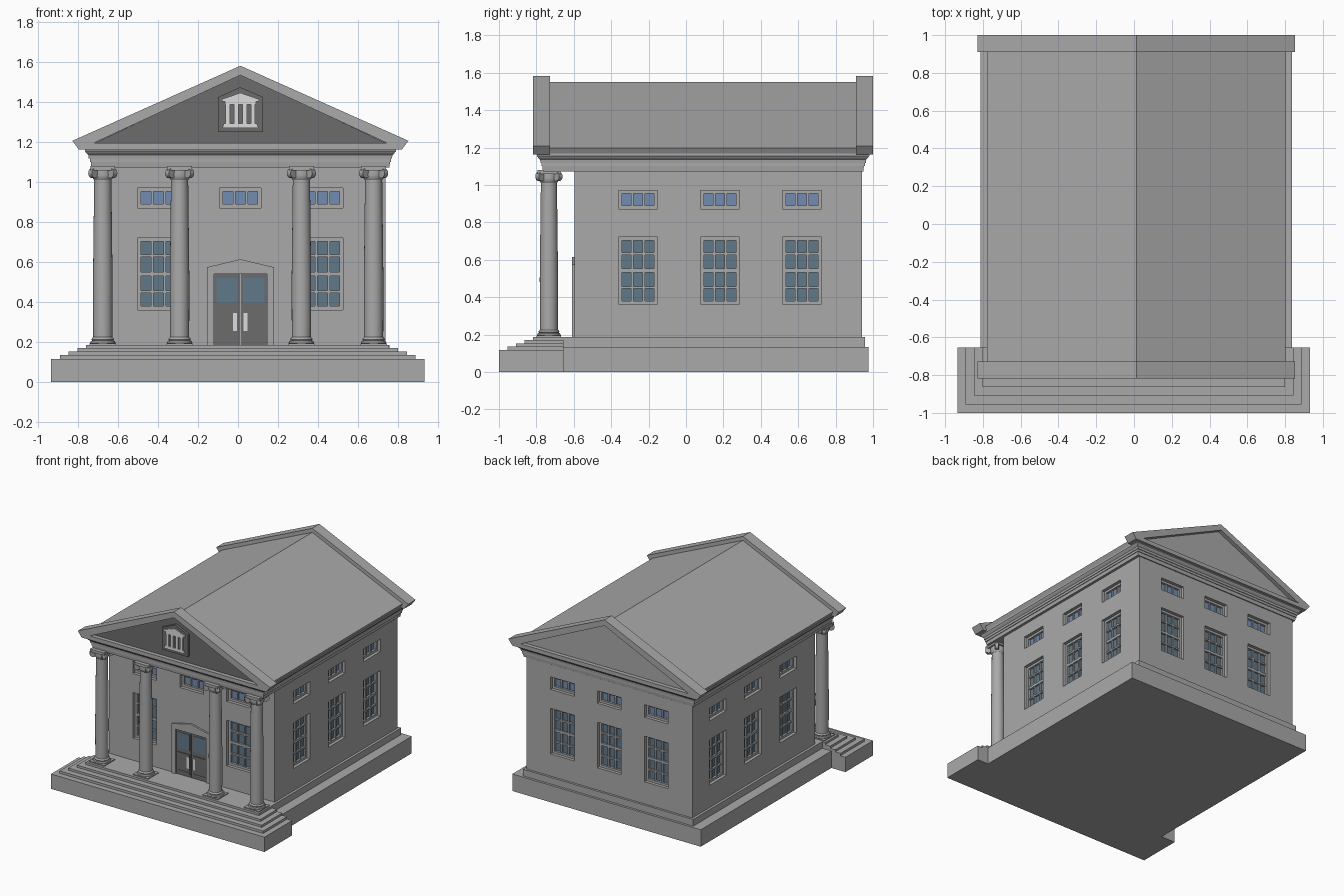
import bpy, bmesh, math
from mathutils import Matrix, Vector

if "Cube" in bpy.data.objects:
    bpy.data.objects.remove(bpy.data.objects["Cube"])

CX = 0.012  # building axis, slightly off the stair axis


def material(name, rgb):
    m = bpy.data.materials.new(name)
    m.diffuse_color = (*rgb, 1)
    m.use_nodes = True
    m.node_tree.nodes["Principled BSDF"].inputs["Base Color"].default_value = m.diffuse_color
    return m


STONE = material("stone grey", (0.40, 0.40, 0.40))
DARK = material("dark grey", (0.15, 0.15, 0.15))
PALE = material("pale grey", (0.72, 0.72, 0.72))
GLASS = material("slate glass", (0.12, 0.19, 0.25))
BLUE = material("blue glass", (0.17, 0.26, 0.45))


def finish(name, bm, mat, smooth=False):
    bmesh.ops.recalc_face_normals(bm, faces=bm.faces)
    me = bpy.data.meshes.new(name)
    bm.to_mesh(me)
    bm.free()
    me.materials.append(mat)
    ob = bpy.data.objects.new(name, me)
    bpy.context.collection.objects.link(ob)
    bpy.ops.object.select_all(action='DESELECT')
    ob.select_set(True)
    bpy.context.view_layer.objects.active = ob
    if smooth:
        bpy.ops.object.shade_smooth_by_angle(angle=math.radians(35))
    return ob


def loft(bm, rings):
    """Skin closed rings of points and cap both ends."""
    vs = [[bm.verts.new(p) for p in r] for r in rings]
    n = len(vs[0])
    for a, b in zip(vs, vs[1:]):
        for i in range(n):
            bm.faces.new((a[i], a[(i + 1) % n], b[(i + 1) % n], b[i]))
    bm.faces.new(vs[0][::-1])
    bm.faces.new(vs[-1])


def rect(x0, x1, y0, y1, z):
    return [(x0, y0, z), (x1, y0, z), (x1, y1, z), (x0, y1, z)]


def box(bm, x0, x1, y0, y1, z0, z1, M=Matrix()):
    loft(bm, [[M @ Vector(p) for p in rect(x0, x1, y0, y1, z)] for z in (z0, z1)])


def prism(bm, pts, y0, y1):
    loft(bm, [[(CX + x, y, z) for x, z in pts] for y in (y0, y1)])


def lathe(bm, profile, x, y, n=24):
    loft(bm, [[(x + r * math.cos(i * math.tau / n), y + r * math.sin(i * math.tau / n), z)
               for i in range(n)] for r, z in profile])


# Stairs on three sides of the porch
bm = bmesh.new()
for i, z in enumerate((0.117, 0.136, 0.153, 0.17, 0.187)):
    d = 0.044 * i
    box(bm, -0.935 + d, 0.932 - d, -1 + 0.0455 * i, -0.655, 0, z)
finish("porch_steps", bm, STONE)

# Foundation and plinth
bm = bmesh.new()
box(bm, CX - 0.824, CX + 0.824, -0.66, 0.975, 0, 0.134)
box(bm, CX - 0.745, CX + 0.745, -0.66, 0.957, 0.13, 0.187)
finish("foundation", bm, STONE)

# Walls with window openings, each wall frame has local -y facing outward
bm = bmesh.new()
box(bm, CX - 0.725, CX + 0.725, -0.595, 0.94, 0.18, 1.08)
walls = finish("walls", bm, STONE)


def wall_frame(x, y, deg):
    return Matrix.Translation((x, y, 0)) @ Matrix.Rotation(math.radians(deg), 4, 'Z')


FRONT = wall_frame(CX, -0.595, 0)
side = (-0.257, 0.182, 0.62)
sides = [(wall_frame(CX, 0.94, 180), (-0.41, 0, 0.41)),
         (wall_frame(CX + 0.725, 0, 90), side),
         (wall_frame(CX - 0.725, 0, -90), [-s for s in side])]
TALL, SMALL = (0.362, 0.722), (0.872, 0.971)
spots = [(FRONT, u, SMALL) for u in (-0.41, 0, 0.41)] + [(FRONT, u, TALL) for u in (-0.41, 0.41)]
spots += [(M, u, zs) for M, us in sides for u in us for zs in (TALL, SMALL)]

W = 0.104  # window half width
cut, frames, tall, small = (bmesh.new() for _ in range(4))
for M, u, (z0, z1) in spots:
    box(cut, u - W, u + W, -0.05, 0.05, z0, z1, M)
    box(small if z0 > 0.8 else tall, u - W, u + W, 0.042, 0.049, z0, z1, M)
    f0, f1 = 0.025, 0.05
    # outer frame
    for s in (-1, 1):
        e = u + s * (W - 0.009)
        box(frames, e - 0.009, e + 0.009, f0, f1, z0, z1, M)
        # mullions
        m = u + s * 0.031
        box(frames, m - 0.006, m + 0.006, f0 + 0.005, f1, z0, z1, M)
    for z in (z0 + 0.009, z1 - 0.009):
        box(frames, u - W, u + W, f0, f1, z - 0.009, z + 0.009, M)
    # glazing bars, thicker at the meeting rail
    if z0 < 0.8:
        for k in (1, 2, 3):
            z, t = z0 + (z1 - z0) * k / 4, 0.010 if k == 2 else 0.006
            box(frames, u - W, u + W, f0 + 0.003, f1, z - t, z + t, M)
cutter = finish("window_cutter", cut, STONE)
cutter.hide_render = True
bpy.context.view_layer.objects.active = walls
mod = walls.modifiers.new("openings", 'BOOLEAN')
mod.object, mod.operation, mod.solver = cutter, 'DIFFERENCE', 'EXACT'
bpy.ops.object.modifier_apply(modifier=mod.name)
bpy.data.objects.remove(cutter)
finish("window_frames", frames, STONE)
finish("tall_window_glass", tall, GLASS)
finish("small_window_glass", small, BLUE)

# Door surround with a shallow pointed head
bm = bmesh.new()
for s in (-1, 1):
    prism(bm, [(s * 0.133, 0.185), (s * 0.167, 0.185), (s * 0.167, 0.575),
               (0, 0.615), (0, 0.54), (s * 0.133, 0.54)], -0.609, -0.59)
finish("door_surround", bm, STONE)

# Double door
bm, panes, handles = bmesh.new(), bmesh.new(), bmesh.new()
for s in (-1, 1):
    def leaf(b, a, c, y, z0, z1):
        box(b, CX + min(s * a, s * c), CX + max(s * a, s * c), y, -0.59, z0, z1)
    leaf(bm, 0.002, 0.134, -0.598, 0.185, 0.541)
    leaf(bm, 0.014, 0.12, -0.603, 0.235, 0.365)
    leaf(bm, 0.014, 0.12, -0.601, 0.205, 0.222)
    leaf(panes, 0.014, 0.12, -0.601, 0.395, 0.522)
    leaf(handles, 0.016, 0.036, -0.606, 0.255, 0.345)
finish("door_leaves", bm, DARK)
finish("door_glass", panes, GLASS)
finish("door_handles", handles, PALE)

# Columns with scrolled capitals
shafts, caps = bmesh.new(), bmesh.new()
YC = -0.733
for x in (-0.676, -0.292, 0.317, 0.678):
    box(caps, x - 0.066, x + 0.066, YC - 0.066, YC + 0.066, 0.185, 0.194)
    lathe(shafts, [(0.06, 0.19), (0.064, 0.197), (0.06, 0.205), (0.053, 0.208), (0.056, 0.214),
                   (0.053, 0.221), (0.048, 0.225), (0.049, 0.5), (0.043, 1.01),
                   (0.05, 1.02), (0.054, 1.035), (0.05, 1.07)], x, YC)
    box(caps, x - 0.062, x + 0.062, YC - 0.062, YC + 0.062, 1.058, 1.08)
    for k in range(4):
        R = Matrix.Translation((x, YC, 1.045)) @ Matrix.Rotation(math.pi / 4 + k * math.pi / 2, 4, 'Z')
        R = R @ Matrix.Translation((0.065, 0, 0)) @ Matrix.Rotation(math.pi / 2, 4, 'X')
        bmesh.ops.create_cone(shafts, cap_ends=True, segments=16, radius1=0.025,
                              radius2=0.025, depth=0.026, matrix=R)
finish("columns", shafts, STONE, True)
finish("column_plates", caps, STONE)

# Moulded entablature
bm = bmesh.new()
loft(bm, [rect(CX - h, CX + h, -0.02 - h, 0.203 + h, z) for h, z in
          ((0.745, 1.073), (0.748, 1.1), (0.753, 1.1), (0.753, 1.118), (0.758, 1.118),
           (0.76, 1.135), (0.77, 1.145), (0.777, 1.155), (0.777, 1.168))])
finish("entablature", bm, STONE)

# Main roof
bm = bmesh.new()
prism(bm, [(0, 1.55), (0.79, 1.198), (0.772, 1.165), (-0.772, 1.165), (-0.79, 1.198)], -0.74, 0.93)
finish("roof", bm, STONE)

# Gable frames and recessed pediment panels
for name, y0, y1, p0, p1, mat in (("front", -0.817, -0.727, -0.785, -0.73, DARK),
                                  ("back", 0.91, 1.0, 0.915, 0.968, STONE)):
    bm = bmesh.new()
    for s in (-1, 1):
        prism(bm, [(0, 1.582), (s * 0.84, 1.207), (s * 0.807, 1.163),
                   (s * 0.735, 1.195), (0, 1.535)], y0, y1)
    prism(bm, [(-0.735, 1.195), (-0.807, 1.163), (0.807, 1.163), (0.735, 1.195)], y0, y1)
    finish(name + "_gable_frame", bm, STONE)
    bm = bmesh.new()
    prism(bm, [(-0.74, 1.19), (0.74, 1.19), (0, 1.54)], p0, p1)
    finish(name + "_pediment_panel", bm, mat)

# Plaque with a small colonnade relief
bm = bmesh.new()
prism(bm, [(-0.113, 1.25), (0.113, 1.25), (0.113, 1.425), (0, 1.475), (-0.113, 1.425)], -0.805, -0.78)
finish("plaque", bm, DARK)
bm = bmesh.new()
prism(bm, [(-0.092, 1.403), (0.092, 1.403), (0.092, 1.415), (0, 1.447), (-0.092, 1.415)], -0.813, -0.8)
prism(bm, [(-0.078, 1.388), (0.078, 1.388), (0.078, 1.403), (-0.078, 1.403)], -0.813, -0.8)
prism(bm, [(-0.092, 1.27), (0.092, 1.27), (0.082, 1.293), (-0.082, 1.293)], -0.813, -0.8)
for x in (-0.063, -0.021, 0.021, 0.063):
    prism(bm, [(x - 0.011, 1.29), (x + 0.011, 1.29), (x + 0.011, 1.39), (x - 0.011, 1.39)], -0.813, -0.8)
finish("plaque_relief", bm, PALE)
